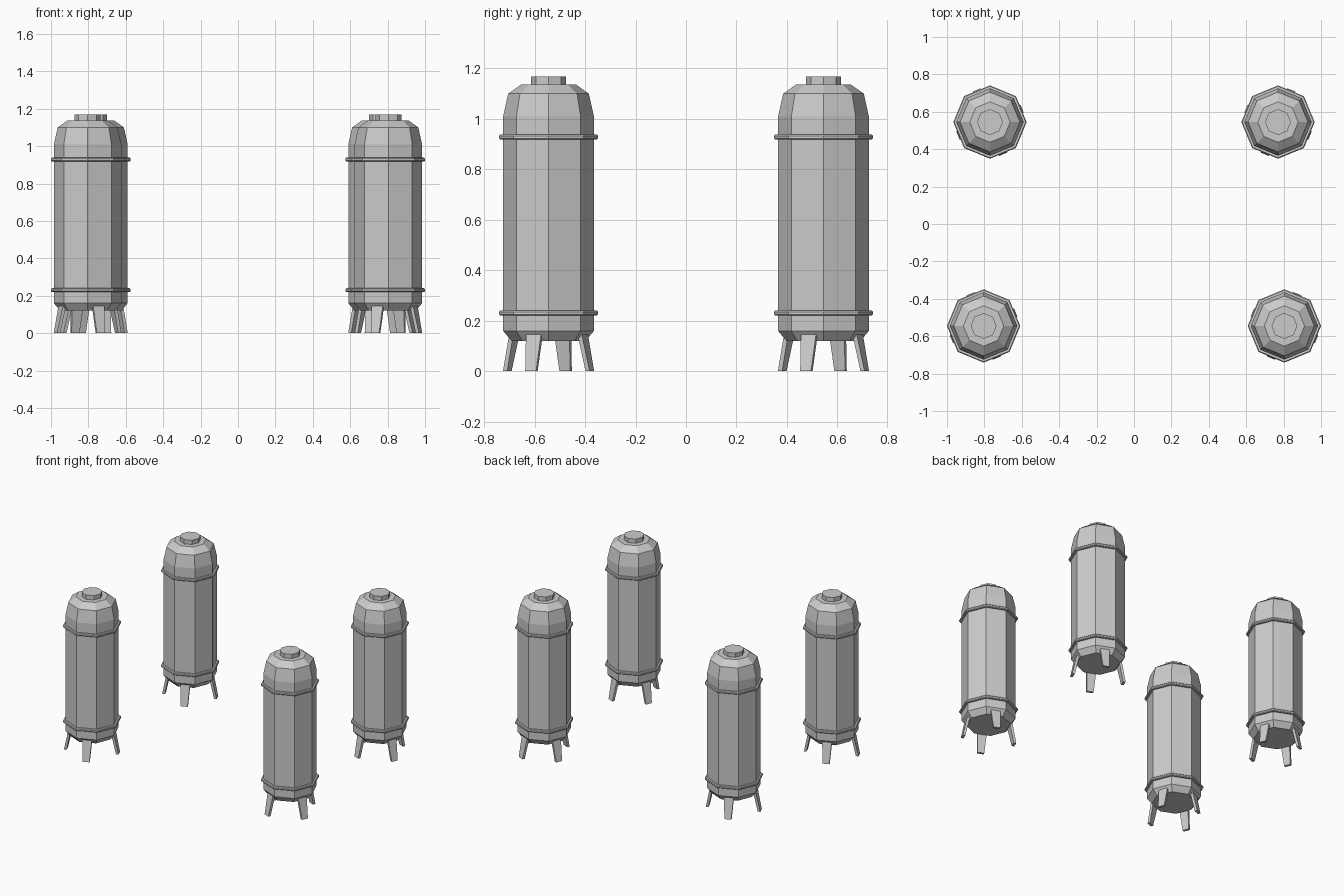
import bpy, bmesh
from math import pi, cos, sin, radians

if "Cube" in bpy.data.objects:
    bpy.data.objects.remove(bpy.data.objects["Cube"])

SIDES = 8


def finish(bm, name):
    bmesh.ops.recalc_face_normals(bm, faces=bm.faces)
    mesh = bpy.data.meshes.new(name)
    bm.to_mesh(mesh)
    bm.free()
    obj = bpy.data.objects.new(name, mesh)
    bpy.context.collection.objects.link(obj)
    return obj


def lathe(name, profile, centre, closed=False):
    """Spin (radius, z) points into an eight-sided solid or closed band."""
    bm = bmesh.new()
    rings = [[bm.verts.new((centre[0] + r * cos(2 * pi * i / SIDES),
                            centre[1] + r * sin(2 * pi * i / SIDES), z))
              for i in range(SIDES)] for r, z in profile]
    pairs = list(zip(rings, rings[1:]))
    if closed:
        pairs.append((rings[-1], rings[0]))
    else:
        bm.faces.new(rings[0])
        bm.faces.new(rings[-1])
    for a, b in pairs:
        for i in range(SIDES):
            j = (i + 1) % SIDES
            bm.faces.new((a[i], a[j], b[j], b[i]))
    return finish(bm, name)


def leg(name, centre, angle):
    """Tapered, splayed flat leg: (outer radius, half width, z) at foot and top."""
    bm = bmesh.new()
    thick = 0.018
    ends = []
    for r, w, z in ((0.186, 0.023, 0.0), (0.154, 0.033, 0.155)):
        ring = []
        for rad, t in ((r, -w), (r, w), (r - thick, w), (r - thick, -w)):
            x = centre[0] + rad * cos(angle) - t * sin(angle)
            y = centre[1] + rad * sin(angle) + t * cos(angle)
            ring.append(bm.verts.new((x, y, z)))
        ends.append(ring)
    a, b = ends
    bm.faces.new(a)
    bm.faces.new(b)
    for i in range(4):
        j = (i + 1) % 4
        bm.faces.new((a[i], a[j], b[j], b[i]))
    return finish(bm, name)


def tank(label, x, y):
    c = (x, y)
    # Body with chamfered base and domed shoulder
    lathe(label + "_tank_body", [(0.147, 0.12), (0.18, 0.16), (0.18, 1.01),
                                 (0.16, 1.10), (0.108, 1.137)], c)
    # Top cap
    lathe(label + "_tank_cap", [(0.069, 1.13), (0.069, 1.168)], c)
    # Two bands
    for part, z in (("lower", 0.23), ("upper", 0.928)):
        lathe(f"{label}_{part}_band",
              [(0.176, z - 0.01), (0.191, z - 0.01), (0.196, z - 0.005),
               (0.196, z + 0.005), (0.191, z + 0.01), (0.176, z + 0.01)], c, closed=True)
    # Four legs centred on alternate faces, mirrored between left and right
    offset = radians(-22.5 if x > 0 else 22.5)
    for k in range(4):
        leg(f"{label}_leg_{k + 1}", c, offset + k * pi / 2)


for side, s in (("left", -1), ("right", 1)):
    tank("front_" + side, s * 0.804, -0.545)
    tank("back_" + side, s * 0.77, 0.545)
